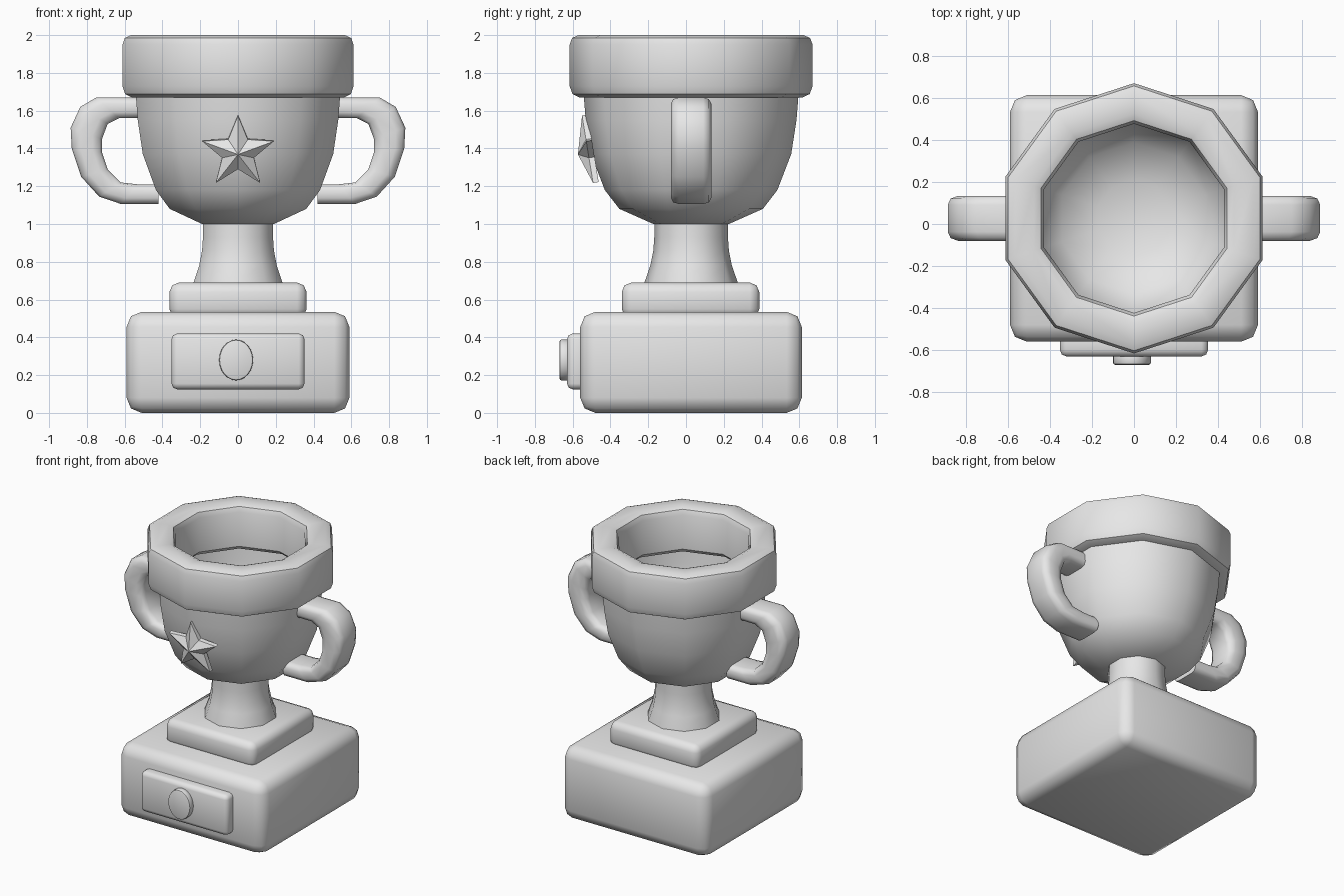
import bpy
import bmesh
from math import sin, cos, pi, radians
from mathutils import Vector, Matrix

if "Cube" in bpy.data.objects:
    bpy.data.objects.remove(bpy.data.objects["Cube"], do_unlink=True)

CY = 0.027  # centre line of the cup and base

grey = bpy.data.materials.new("plain grey")
grey.use_nodes = True
grey.diffuse_color = (0.8, 0.8, 0.8, 1)
grey.node_tree.nodes["Principled BSDF"].inputs["Base Color"].default_value = (0.8, 0.8, 0.8, 1)


def finish(name, bm, angle=40):
    """Turn a bmesh into a smooth shaded object."""
    bmesh.ops.recalc_face_normals(bm, faces=bm.faces)
    mesh = bpy.data.meshes.new(name)
    bm.to_mesh(mesh)
    bm.free()
    mesh.materials.append(grey)
    obj = bpy.data.objects.new(name, mesh)
    bpy.context.collection.objects.link(obj)
    bpy.ops.object.select_all(action='DESELECT')
    obj.select_set(True)
    bpy.context.view_layer.objects.active = obj
    bpy.ops.object.shade_smooth_by_angle(angle=radians(angle))
    return obj


def skin(bm, rings, closed):
    """Join rings of vertices with quads, capping the ends of open runs."""
    n = len(rings[0])
    for i in range(len(rings) if closed else len(rings) - 1):
        a, b = rings[i], rings[(i + 1) % len(rings)]
        for j in range(n):
            k = (j + 1) % n
            bm.faces.new((a[j], a[k], b[k], b[j]))
    if not closed:
        bm.faces.new(rings[0])
        bm.faces.new(rings[-1])


def lathe(name, profile, closed=False, sides=10):
    """Ten-sided turned part with a corner facing the front."""
    bm = bmesh.new()
    turns = [pi / 2 + 2 * pi * j / sides for j in range(sides)]
    rings = [[bm.verts.new((r * cos(t), CY + r * sin(t), z)) for t in turns]
             for r, z in profile]
    skin(bm, rings, closed)
    return finish(name, bm)


def block(name, low, high, bevel, segments=2):
    """Box with rounded edges between two corners."""
    low, high = Vector(low), Vector(high)
    bm = bmesh.new()
    bmesh.ops.create_cube(bm, size=1)
    bmesh.ops.scale(bm, vec=high - low, verts=bm.verts)
    bmesh.ops.translate(bm, vec=(low + high) / 2, verts=bm.verts)
    bmesh.ops.bevel(bm, geom=bm.edges[:], offset=bevel, segments=segments,
                    profile=0.5, affect='EDGES')
    return finish(name, bm, 50)


# Base, step and plaque
block("base", (-0.59, -0.56, 0), (0.59, 0.613, 0.535), 0.08)
block("base_step", (-0.363, -0.34, 0.5), (0.363, 0.388, 0.69), 0.05)
block("plaque", (-0.352, -0.63, 0.125), (0.352, -0.5, 0.42), 0.03)

# Plain raised boss on the plaque
bm = bmesh.new()
bmesh.ops.create_cone(bm, cap_ends=True, segments=24, radius1=1, radius2=1, depth=1,
                      matrix=Matrix.Translation((-0.01, -0.645, 0.28))
                      @ Matrix.Diagonal((0.09, 0.05, 0.108, 1))
                      @ Matrix.Rotation(pi / 2, 4, 'X'))
rims = [e for e in bm.edges if all(len(f.verts) in (4, 24) for f in e.link_faces)
        and any(len(f.verts) == 24 for f in e.link_faces)]
bmesh.ops.bevel(bm, geom=rims, offset=0.01, segments=2, profile=0.5, affect='EDGES')
finish("plaque_boss", bm)

# Stem
lathe("stem", [(0.25, 0.67), (0.247, 0.69), (0.216, 0.78), (0.2, 0.86),
               (0.195, 0.93), (0.195, 1.01)])

# Bowl: outer wall up, inner wall down
outer = [(0.2, 1.0), (0.38, 1.08), (0.457, 1.18), (0.53, 1.37), (0.558, 1.55), (0.57, 1.7)]
inner = [(r - 0.02, z + 0.012) for r, z in reversed(outer)]
lathe("bowl", outer + inner)

# Rim ring
lathe("rim", [(0.45, 1.7), (0.45, 1.95), (0.465, 1.985), (0.5, 2.0), (0.595, 2.0),
              (0.63, 1.985), (0.643, 1.95), (0.643, 1.73), (0.628, 1.688),
              (0.59, 1.67), (0.48, 1.67)], closed=True)

# Handles: outer and inner edges of a band, mirrored
outside = [(0.52, 1.67), (0.75, 1.67), (0.835, 1.62), (0.886, 1.51), (0.88, 1.4),
           (0.83, 1.25), (0.735, 1.145), (0.62, 1.106), (0.42, 1.106)]
inside = [(0.52, 1.56), (0.63, 1.56), (0.69, 1.53), (0.72, 1.45), (0.72, 1.38),
          (0.69, 1.29), (0.62, 1.22), (0.53, 1.21), (0.42, 1.21)]
# across the band (-1..1) and from inner to outer edge (0..1)
section = [(-1, 0.3), (-1, 0.7), (-0.88, 0.92), (-0.6, 1), (0.6, 1), (0.88, 0.92),
           (1, 0.7), (1, 0.3), (0.88, 0.08), (0.6, 0), (-0.6, 0), (-0.88, 0.08)]
for side, name in ((1, "left_handle"), (-1, "right_handle")):
    bm = bmesh.new()
    rings = []
    for o, i in zip(outside, inside):
        o, i = Vector(o), Vector(i)
        ring = []
        for across, t in section:
            p = i.lerp(o, t)
            ring.append(bm.verts.new((side * p.x, CY + 0.107 * across, p.y)))
        rings.append(ring)
    skin(bm, rings, False)
    finish(name, bm, 50)

# Star: pointed face on a thin flat back, leaning with the bowl
bm = bmesh.new()
front, back = [], []
for k in range(10):
    r = 0.2 if k % 2 == 0 else 0.088
    x, z = r * sin(k * pi / 5), r * cos(k * pi / 5)
    front.append(bm.verts.new((x, 0, z)))
    back.append(bm.verts.new((x, 0.03, z)))
apex = bm.verts.new((0, -0.055, 0))
for k in range(10):
    n = (k + 1) % 10
    bm.faces.new((front[k], front[n], apex))
    bm.faces.new((front[k], back[k], back[n], front[n]))
bm.faces.new(back)
bmesh.ops.transform(bm, verts=bm.verts, matrix=Matrix.Translation((0, -0.518, 1.377))
                    @ Matrix.Rotation(radians(9.3), 4, 'X'))
finish("star", bm, 25)
